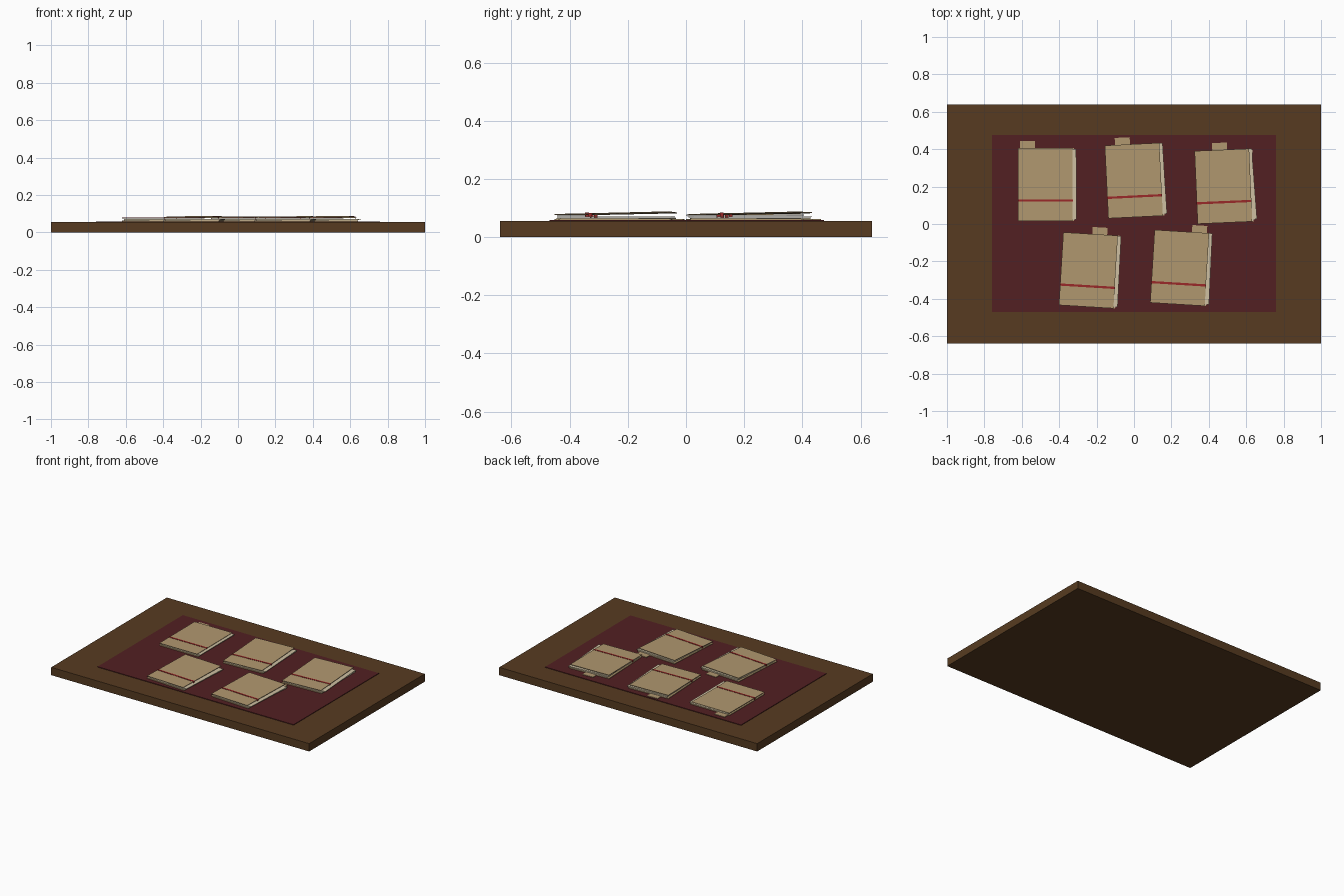
import bpy, bmesh, math
from mathutils import Matrix, Vector

if "Cube" in bpy.data.objects:
    bpy.data.objects.remove(bpy.data.objects["Cube"])


def material(name, rgb):
    m = bpy.data.materials.new(name)
    m.diffuse_color = (*rgb, 1)
    m.use_nodes = True
    m.node_tree.nodes["Principled BSDF"].inputs["Base Color"].default_value = m.diffuse_color
    return m


WOOD = material("dark wood", (0.095, 0.044, 0.015))
CLOTH = material("maroon cloth", (0.085, 0.014, 0.016))
CARD = material("manila card", (0.44, 0.315, 0.16))
PAPER = material("pale paper", (0.62, 0.53, 0.36))
RED = material("red tape", (0.33, 0.022, 0.022))


def box(name, lo, hi, mat, frame=Matrix(), lift=None):
    """Box between two corners; lift(x, y) raises points for a sprung cover."""
    bm = bmesh.new()
    bmesh.ops.create_cube(bm, size=1)
    lo, hi = Vector(lo), Vector(hi)
    for v in bm.verts:
        p = Vector([lo[i] + (v.co[i] + 0.5) * (hi[i] - lo[i]) for i in range(3)])
        if lift:
            p.z += lift(p.x, p.y)
        v.co = p
    mesh = bpy.data.meshes.new(name)
    bm.to_mesh(mesh)
    bm.free()
    mesh.materials.append(mat)
    ob = bpy.data.objects.new(name, mesh)
    ob.matrix_world = frame
    bpy.context.collection.objects.link(ob)
    return ob


# Table board and cloth
box("board", (-1, -0.64, 0), (1, 0.64, 0.055), WOOD)
box("cloth", (-0.76, -0.47, 0.055), (0.76, 0.475, 0.059), CLOTH)

W, H = 0.15, 0.195        # half width and half height of a folder


def folder(x, y, degrees, tab_x, opening, skew):
    frame = Matrix.Translation((x, y, 0)) @ Matrix.Rotation(math.radians(degrees), 4, 'Z')

    def lift(u, v):
        return opening * ((u + W) / (2 * W) * 0.003 + (v + H) / (2 * H) * 0.009)

    # Back cover with its tab
    box("back_cover", (-W, -H, 0.059), (W, H, 0.063), CARD, frame)
    box("tab", (tab_x - 0.04, H, 0.059), (tab_x + 0.04, H + 0.038, 0.063), CARD, frame)

    # Loose paper sheets, each slightly turned
    for i in range(3):
        turn = frame @ Matrix.Rotation(math.radians(skew * (i - 1)), 4, 'Z')
        z = 0.063 + i * 0.0035
        box("paper_sheet", (-W + 0.012, -H + 0.008, z),
            (W + 0.004 + 0.004 * i, H - 0.004, z + 0.003), PAPER, turn)

    # Sprung front cover
    box("front_cover", (-W, -H, 0.0735), (W - 0.008, H, 0.0765), CARD, frame, lift)

    # Tape across the front, folded down both edges
    t = -0.085
    box("tape", (-W - 0.001, t - 0.006, 0.0765), (W - 0.007, t + 0.006, 0.0785), RED, frame, lift)
    for side in (-W - 0.001, W - 0.009):
        box("tape_edge", (side, t - 0.006, 0.064), (side + 0.002, t + 0.006, 0.0785),
            RED, frame, lift)


# x, y, turn, tab position, cover opening, sheet skew
for spec in ((-0.47, 0.21, 0, -0.10, 0.15, 0.3),
             (0.003, 0.232, 2.8, -0.055, 0.8, 0.8),
             (0.482, 0.202, 2.5, -0.015, 1.0, 1.8),
             (-0.24, -0.248, -3.5, 0.045, 1.0, 0.6),
             (0.248, -0.235, -3.5, 0.09, 0.9, 0.8)):
    folder(*spec)
